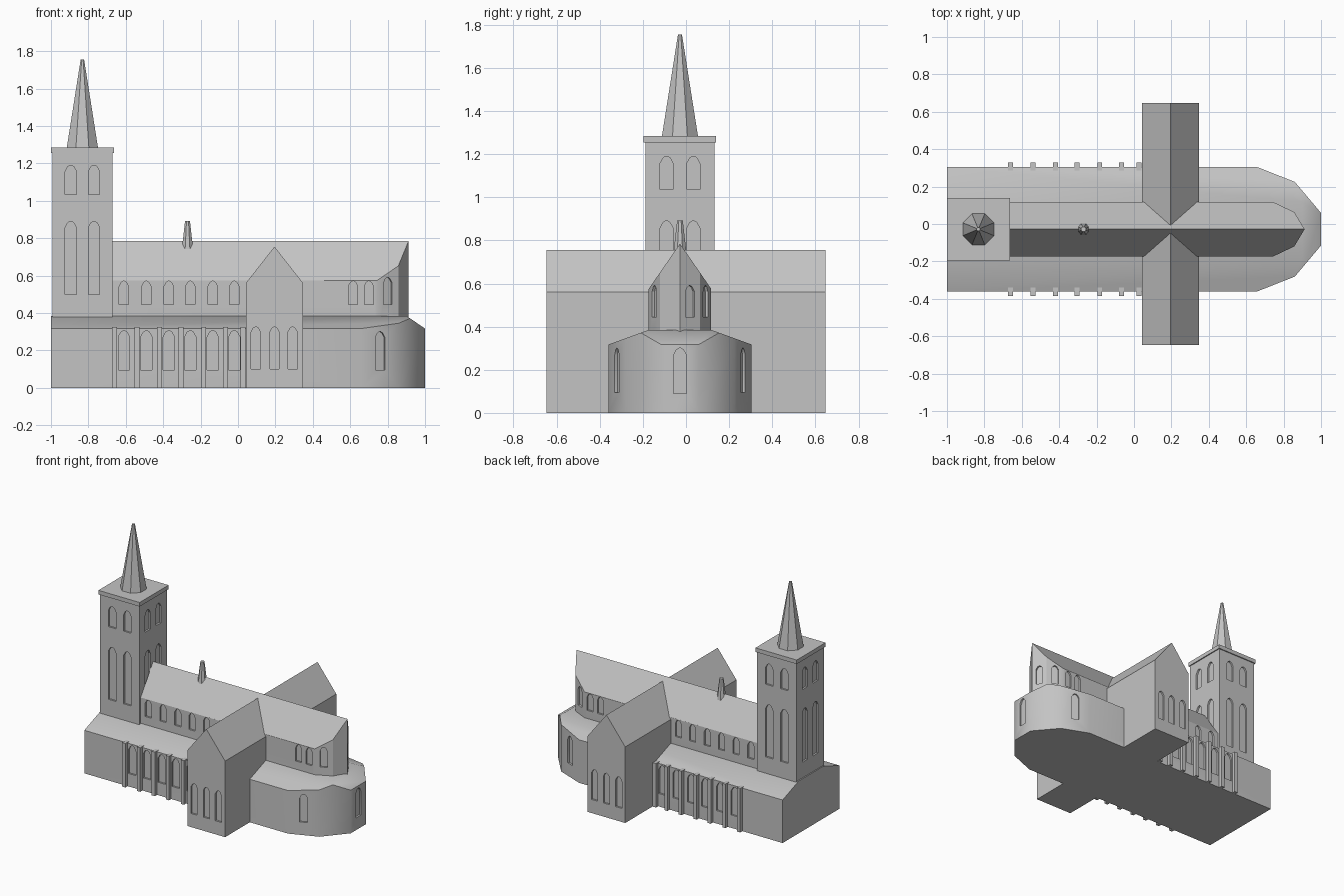
import bpy, bmesh, math
from mathutils import Vector, Matrix

if "Cube" in bpy.data.objects:
    bpy.data.objects.remove(bpy.data.objects["Cube"])

CY = -0.028          # long axis of the church
stone = bpy.data.materials.new("grey stone")
stone.diffuse_color = (0.55, 0.55, 0.55, 1)
stone.use_nodes = True
stone.node_tree.nodes["Principled BSDF"].inputs["Base Color"].default_value = stone.diffuse_color


def finish(bm, name):
    bmesh.ops.recalc_face_normals(bm, faces=bm.faces)
    me = bpy.data.meshes.new(name)
    bm.to_mesh(me)
    bm.free()
    me.materials.append(stone)
    ob = bpy.data.objects.new(name, me)
    bpy.context.collection.objects.link(ob)
    return ob


def prism(bm, pts, vec):
    """Closed prism: outline points swept along vec."""
    a = [bm.verts.new(p) for p in pts]
    b = [bm.verts.new(Vector(p) + Vector(vec)) for p in pts]
    bm.faces.new(a)
    bm.faces.new(b)
    n = len(a)
    for i in range(n):
        bm.faces.new((a[i], a[(i + 1) % n], b[(i + 1) % n], b[i]))


def slice_off(bm, point, normal):
    """Cut away everything on the normal side and cap the cut (roof slopes)."""
    r = bmesh.ops.bisect_plane(bm, geom=bm.verts[:] + bm.edges[:] + bm.faces[:], dist=1e-5,
                               plane_co=point, plane_no=normal, clear_outer=True)
    edges = [e for e in bm.edges if e.is_boundary]
    bmesh.ops.holes_fill(bm, edges=edges, sides=0)


def box(bm, x0, x1, y0, y1, z0, z1):
    prism(bm, [(x0, y0, z0), (x1, y0, z0), (x1, y1, z0), (x0, y1, z0)], (0, 0, z1 - z0))


def window(bm, x, y, angle, w, z0, z1, depth=0.013):
    """Pointed window cutter centred on a wall whose outward direction is angle (degrees)."""
    a = math.radians(angle)
    out = Vector((math.cos(a), math.sin(a), 0))
    side = Vector((-out.y, out.x, 0))
    h = w / 2
    prof = [(-h, z0), (h, z0), (h, z1 - 0.55 * w), (0.55 * h, z1 - 0.13 * w), (0.15 * h, z1),
            (-0.15 * h, z1), (-0.55 * h, z1 - 0.13 * w), (-h, z1 - 0.55 * w)]
    c = Vector((x, y, 0)) - out * depth
    prism(bm, [c + side * s + Vector((0, 0, z)) for s, z in prof], out * (depth + 0.02))


def cut_windows(ob, windows):
    bm = bmesh.new()
    for w in windows:
        window(bm, *w)
    cutter = finish(bm, "window_cutter")
    cutter.hide_render = True
    mod = ob.modifiers.new("windows", 'BOOLEAN')
    mod.operation = 'DIFFERENCE'
    mod.solver = 'EXACT'
    mod.object = cutter
    bpy.context.view_layer.objects.active = ob
    bpy.ops.object.modifier_apply(modifier=mod.name)
    bpy.data.objects.remove(cutter, do_unlink=True)


def smooth(ob, degrees):
    bpy.ops.object.select_all(action='DESELECT')
    ob.select_set(True)
    bpy.context.view_layer.objects.active = ob
    bpy.ops.object.shade_smooth_by_angle(angle=math.radians(degrees))


def plan(x0, half):
    """Symmetric ground plan from half-outline (x, distance from axis)."""
    right = [(x, CY - d, 0) for x, d in half]
    left = [(x, CY + d, 0) for x, d in reversed(half) if d > 0]
    return [(x0, CY - half[0][1], 0)] + right + left + [(x0, CY + half[0][1], 0)]


def wall_mid(p, q, s):
    """Middle and outward angle of a plan segment on side s (-1 or 1)."""
    dx, dd = q[0] - p[0], q[1] - p[1]
    ang = math.degrees(math.atan2(s * dx, -dd))
    return (p[0] + q[0]) / 2, CY + s * (p[1] + q[1]) / 2, ang


BAYS = [-0.61, -0.49, -0.37, -0.255, -0.135, -0.02]

# aisles with polygonal east end and lean-to roof
AISLE = [(0.66, 0.332), (0.86, 0.253), (1.0, 0.087)]
bm = bmesh.new()
prism(bm, plan(-1, AISLE), (0, 0, 0.385))
for s in (-1, 1):
    slice_off(bm, (0, CY + s * 0.332, 0.317), (0, s * 0.068, 0.187))
slice_off(bm, (1.0, 0, 0.317), (0.068, 0, 0.10))
aisles = finish(bm, "aisles")
wins = [(1.0, CY, 0, 0.06, 0.09, 0.30)]
for s in (-1, 1):
    wins += [(x, CY + s * 0.332, s * 90, 0.06, 0.095, 0.305) for x in BAYS]
    wins.append((*wall_mid(AISLE[0], AISLE[1], s), 0.055, 0.095, 0.30))
cut_windows(aisles, wins)
smooth(aisles, 42)

# nave with steep roof and pointed apse
NAVE = [(0.745, 0.145), (0.857, 0.092), (0.912, 0)]
bm = bmesh.new()
prism(bm, [(x, y, 0.3) for x, y, z in plan(-0.672, NAVE)], (0, 0, 0.485))
for s in (-1, 1):
    slice_off(bm, (0, CY + s * 0.145, 0.575), (0, s * 0.21, 0.145))
nave = finish(bm, "nave")
wins = [(*wall_mid(NAVE[1], NAVE[2], 1), 0.05, 0.445, 0.59)]
for s in (-1, 1):
    wins += [(x, CY + s * 0.145, s * 90, 0.05, 0.445, 0.57) for x in BAYS + [0.615, 0.70]]
    wins.append((*wall_mid(NAVE[0], NAVE[1], s), 0.05, 0.445, 0.59))
cut_windows(nave, wins)
smooth(nave, 28)

# transept crossing the nave
bm = bmesh.new()
prism(bm, [(0.042, -0.647, 0), (0.348, -0.647, 0), (0.348, -0.647, 0.56),
           (0.195, -0.647, 0.755), (0.042, -0.647, 0.56)], (0, 1.294, 0))
transept = finish(bm, "transept")
cut_windows(transept, [(x, s * 0.647, s * 90, 0.05, 0.10, 0.325)
                       for s in (-1, 1) for x in (0.095, 0.195, 0.292)])

# tower with paired windows on every side
TX, H = -0.832, 0.16
bm = bmesh.new()
box(bm, TX - H, TX + H, CY - H, CY + H, 0.3, 1.26)
tower = finish(bm, "tower")
wins = []
for k in range(4):
    a = math.radians(90 * k)
    for off in (-0.062, 0.062):
        x = TX + H * math.cos(a) - off * math.sin(a)
        y = CY + H * math.sin(a) + off * math.cos(a)
        wins += [(x, y, 90 * k, 0.06, 0.50, 0.89), (x, y, 90 * k, 0.06, 1.035, 1.19)]
cut_windows(tower, wins)

# tower cornice
bm = bmesh.new()
box(bm, TX - 0.168, TX + 0.168, CY - 0.168, CY + 0.168, 1.255, 1.285)
finish(bm, "tower_cornice")


# eight-sided spire and small ridge turret
def spire(name, x, z0, z1, r0, r1):
    bm = bmesh.new()
    bmesh.ops.create_cone(bm, cap_ends=True, segments=8, radius1=r0, radius2=r1, depth=z1 - z0,
                          matrix=Matrix.Translation((x, CY, (z0 + z1) / 2))
                          @ Matrix.Rotation(math.radians(22.5), 4, 'Z'))
    finish(bm, name)


spire("tower_spire", TX, 1.28, 1.755, 0.091, 0.01)
spire("ridge_turret", -0.27, 0.74, 0.893, 0.033, 0.014)

# buttresses between the aisle windows
bm = bmesh.new()
for x in (-0.66, -0.54, -0.42, -0.305, -0.183, -0.067, 0.027):
    for s in (-1, 1):
        ys = sorted((CY + s * 0.31, CY + s * 0.358))
        box(bm, x - 0.013, x + 0.013, ys[0], ys[1], 0, 0.324)
finish(bm, "buttresses")
